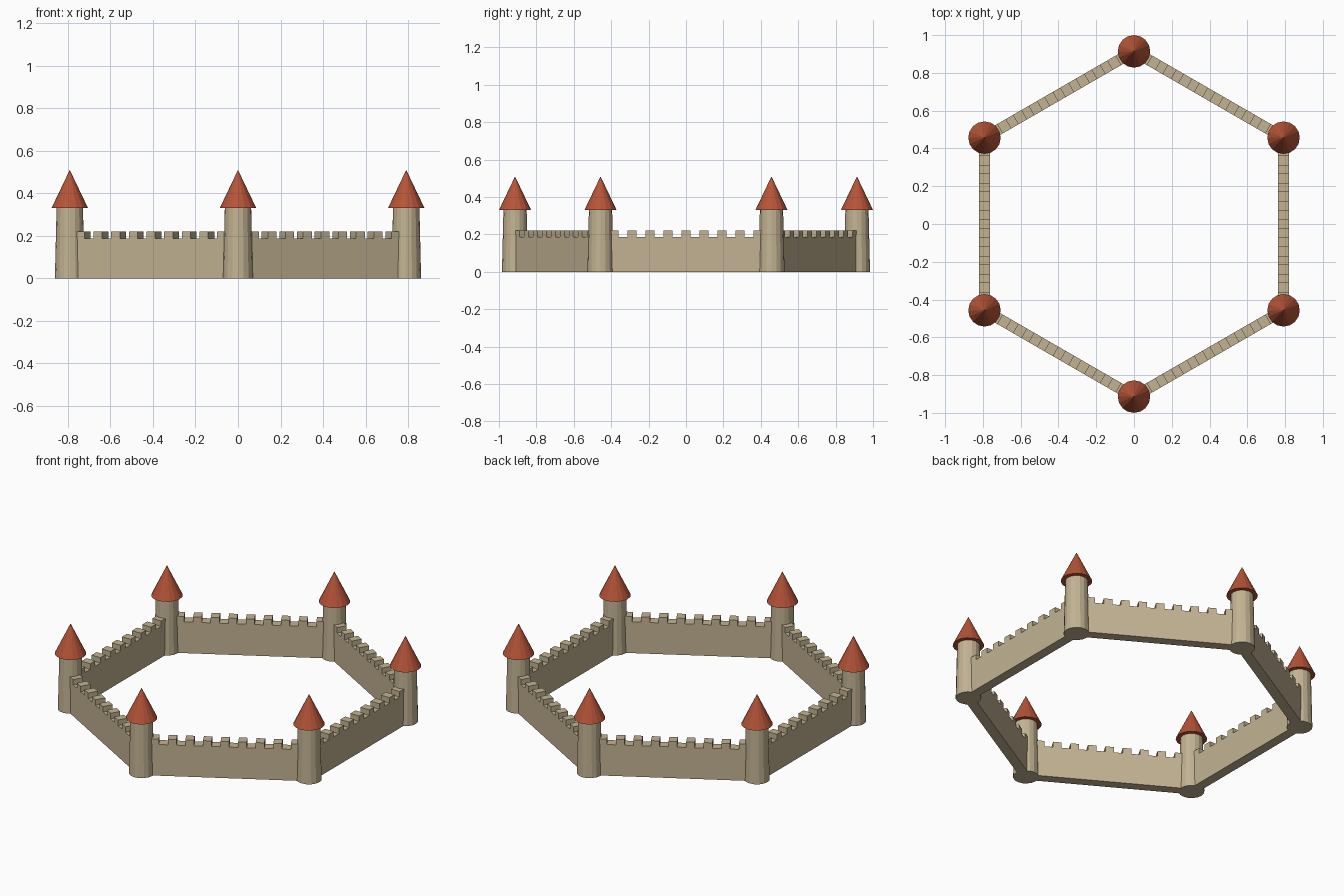
import bpy
import math
from mathutils import Matrix, Vector

cube = bpy.data.objects.get("Cube")
if cube:
    bpy.data.objects.remove(cube, do_unlink=True)

RING = 0.914        # centre to tower axis, also the wall length
TOWERS = 6
SIDES = 16
WALL_H, WALL_T = 0.187, 0.058
MERLONS, PITCH = 9, 0.096


def material(name, rgb):
    m = bpy.data.materials.new(name)
    m.use_nodes = True
    m.diffuse_color = (*rgb, 1)
    m.node_tree.nodes["Principled BSDF"].inputs["Base Color"].default_value = (*rgb, 1)
    return m


STONE = material("sandstone", (0.54, 0.45, 0.29))
TILE = material("red_roof", (0.47, 0.09, 0.04))


def finish(name, mat):
    ob = bpy.context.object
    ob.name = name
    ob.data.materials.append(mat)
    return ob


def frustum(name, r1, r2, z0, z1, xy, mat):
    bpy.ops.mesh.primitive_cone_add(vertices=SIDES, radius1=r1, radius2=r2, depth=z1 - z0,
                                    location=(xy.x, xy.y, (z0 + z1) / 2))
    return finish(name, mat)


def box(name, centre, size, angle, mat):
    bpy.ops.mesh.primitive_cube_add(size=1, location=centre, rotation=(0, 0, angle))
    ob = finish(name, mat)
    ob.scale = size
    return ob


corners = [Vector((RING * math.cos(a), RING * math.sin(a), 0))
           for a in (math.pi / 2 + i * math.tau / TOWERS for i in range(TOWERS))]

for i, here in enumerate(corners):
    # Round tower with a conical roof
    frustum(f"tower_{i + 1}", 0.07, 0.062, 0, 0.335, here, STONE)
    frustum(f"tower_roof_{i + 1}", 0.086, 0, 0.33, 0.51, here, TILE)

    # Curtain wall to the next tower
    there = corners[(i + 1) % TOWERS]
    mid = (here + there) / 2
    run = (there - here).normalized()
    angle = math.atan2(run.y, run.x)
    box(f"wall_{i + 1}", mid + Vector((0, 0, WALL_H / 2)), (RING, WALL_T, WALL_H), angle, STONE)

    # Battlements along the wall top
    for k in range(MERLONS):
        spot = mid + run * (k - (MERLONS - 1) / 2) * PITCH
        box(f"merlon_{i + 1}_{k + 1}", spot + Vector((0, 0, 0.2)), (0.047, WALL_T, 0.04), angle, STONE)
